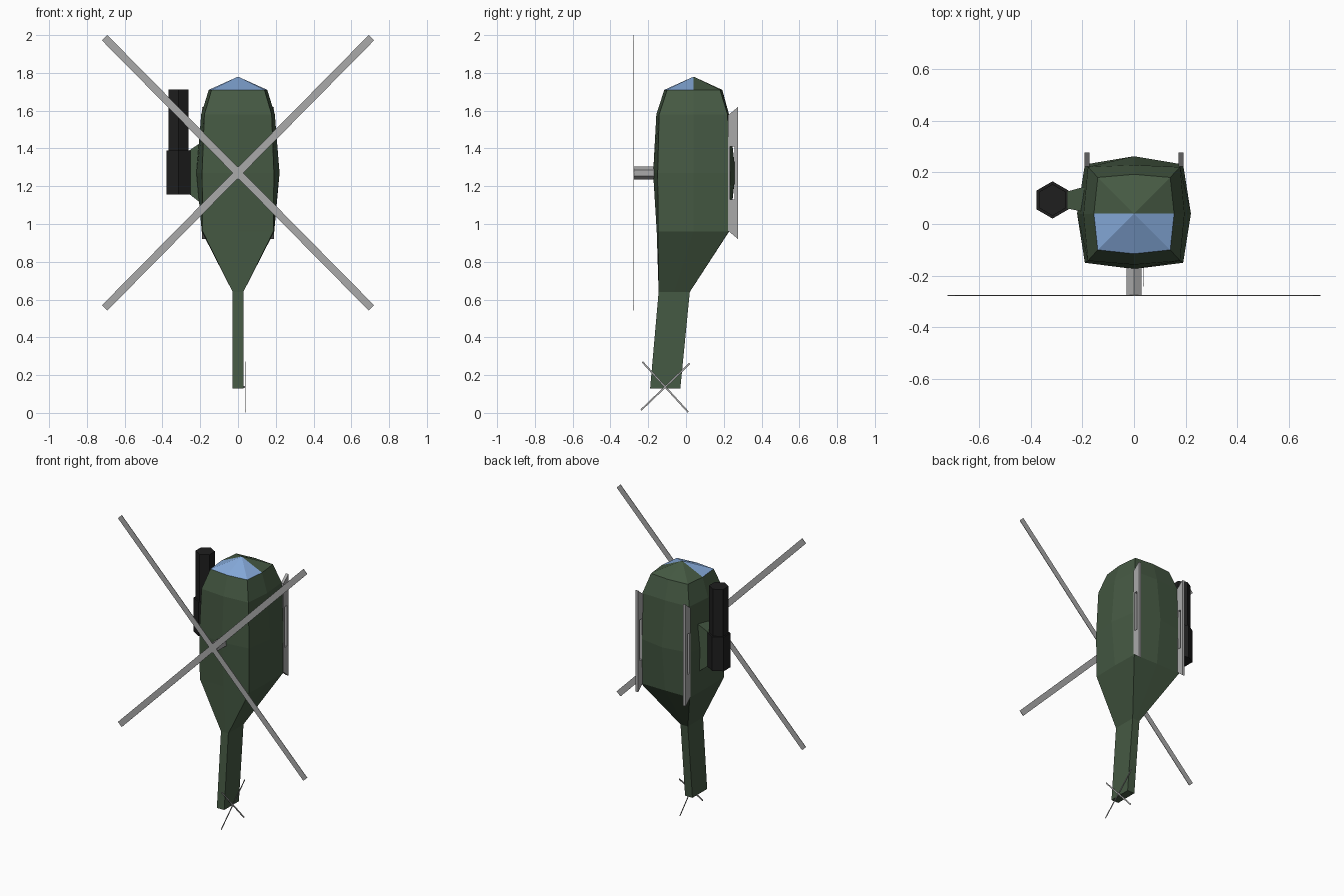
import bpy, bmesh, math
from mathutils import Matrix, Vector

if "Cube" in bpy.data.objects:
    bpy.data.objects.remove(bpy.data.objects["Cube"])


def material(name, rgb):
    m = bpy.data.materials.new(name)
    m.diffuse_color = (*rgb, 1)
    m.use_nodes = True
    m.node_tree.nodes["Principled BSDF"].inputs["Base Color"].default_value = m.diffuse_color
    return m


GREEN = material("olive_green", (0.060, 0.100, 0.056))
GLASS = material("window_blue", (0.235, 0.400, 0.700))
GREY = material("metal_grey", (0.400, 0.400, 0.400))
BLACK = material("gun_black", (0.013, 0.013, 0.013))


def finish(bm, name, *mats):
    bmesh.ops.recalc_face_normals(bm, faces=bm.faces)
    me = bpy.data.meshes.new(name)
    bm.to_mesh(me)
    bm.free()
    for m in mats:
        me.materials.append(m)
    ob = bpy.data.objects.new(name, me)
    bpy.context.collection.objects.link(ob)
    return ob


def bridge(bm, a, b):
    n = len(a)
    for i in range(n):
        bm.faces.new((a[i], a[(i + 1) % n], b[(i + 1) % n], b[i]))


def loft(name, rings, mat):
    bm = bmesh.new()
    loops = [[bm.verts.new(p) for p in r] for r in rings]
    for a, b in zip(loops, loops[1:]):
        bridge(bm, a, b)
    bm.faces.new(loops[0])
    bm.faces.new(loops[-1])
    return finish(bm, name, mat)


def prism(name, r, z0, z1, x, y, mat, sides=6):
    def ring(z):
        return [(x + r * math.sin(2 * math.pi * i / sides),
                 y + r * math.cos(2 * math.pi * i / sides), z) for i in range(sides)]
    return loft(name, (ring(z0), ring(z1)), mat)


# Fuselage: eight-sided rings (z, corner x, mid x, corner y front/back, mid y front/back)
bm = bmesh.new()
sections = [
    (0.13, 0.028, 0.028, -0.19, -0.03, -0.19, -0.03),
    (0.64, 0.028, 0.028, -0.145, 0.02, -0.145, 0.02),
    (0.96, 0.187, 0.192, -0.148, 0.226, -0.155, 0.228),
    (1.27, 0.190, 0.220, -0.150, 0.230, -0.174, 0.262),
    (1.58, 0.178, 0.195, -0.142, 0.220, -0.157, 0.228),
    (1.71, 0.140, 0.155, -0.100, 0.180, -0.115, 0.192),
]
loops = []
for z, cx, mx, cf, cb, mf, mb in sections:
    my = (cf + cb) / 2
    pts = [(-cx, cf), (0, mf), (cx, cf), (mx, my), (cx, cb), (0, mb), (-cx, cb), (-mx, my)]
    loops.append([bm.verts.new((px, py, z)) for px, py in pts])
for a, b in zip(loops, loops[1:]):
    bridge(bm, a, b)
bm.faces.new(loops[0])
apex = bm.verts.new((0, 0.04, 1.78))
top = loops[-1]
for i in range(8):
    f = bm.faces.new((top[i], top[(i + 1) % 8], apex))
    f.material_index = 1 if f.calc_center_median().y < 0.04 else 0   # front half is glass
finish(bm, "fuselage", GREEN, GLASS)

# Landing skids: slotted sloped-end plates
for side, sx in (("left", -1), ("right", 1)):
    outer = [(0.222, 0.965), (0.276, 0.92), (0.276, 1.62), (0.222, 1.575)]
    inner = [(0.234, 1.13), (0.258, 1.13), (0.258, 1.41), (0.234, 1.41)]
    bm = bmesh.new()
    ring = [[bm.verts.new((sx * x, y, z)) for y, z in prof]
            for x, prof in ((0.172, outer), (0.191, outer), (0.191, inner), (0.172, inner))]
    for i in range(4):
        bridge(bm, ring[i], ring[(i + 1) % 4])
    finish(bm, side + "_skid", GREY)

# Gun pod and its tapered mount
prism("gun_housing", 0.072, 1.155, 1.39, -0.315, 0.093, BLACK)
prism("gun_barrel", 0.061, 1.38, 1.713, -0.315, 0.093, BLACK)


def mount_ring(x, y0, y1, z0, z1):
    return [(x, y0, z0), (x, y1, z0), (x, y1, z1), (x, y0, z1)]


loft("gun_mount", (mount_ring(-0.26, 0.06, 0.125, 1.16, 1.388),
                   mount_ring(-0.17, 0.043, 0.15, 1.09, 1.45)), GREEN)

# Main rotor mast, pointing forward along -y
mast = prism("rotor_mast", 0.034, 0.15, 0.277, 0, 0, GREY)
mast.data.transform(Matrix.Translation((0, 0, 1.27)) @ Matrix.Rotation(math.pi / 2, 4, "X"))
mast.data.update()


def blade(name, a, b, width, normal, thick, mat):
    """Thin bar from a to b, lying in the plane across normal."""
    a, b, n = Vector(a), Vector(b), Vector(normal)
    w = (b - a).normalized().cross(n) * width / 2
    t = n * thick / 2
    return loft(name, [[p + w + t, p - w + t, p - w - t, p + w - t] for p in (a, b)], mat)


# Main rotor: two crossed bars
for i, s in enumerate((-1, 1)):
    blade(f"main_rotor_bar_{i + 1}", (-0.706 * s, -0.276, 0.556), (0.706 * s, -0.276, 1.986),
          0.04, (0, 1, 0), 0.003, GREY)

# Tail rotor: small shaft and two crossed bars on the right side
blade("tail_rotor_shaft", (0.02, -0.11, 0.137), (0.039, -0.11, 0.137), 0.012, (0, 1, 0), 0.012, GREY)
blade("tail_rotor_bar_1", (0.038, -0.231, 0.27), (0.038, 0.012, 0.004), 0.009, (1, 0, 0), 0.002, GREY)
blade("tail_rotor_bar_2", (0.038, -0.238, 0.015), (0.038, 0.02, 0.262), 0.009, (1, 0, 0), 0.002, GREY)
